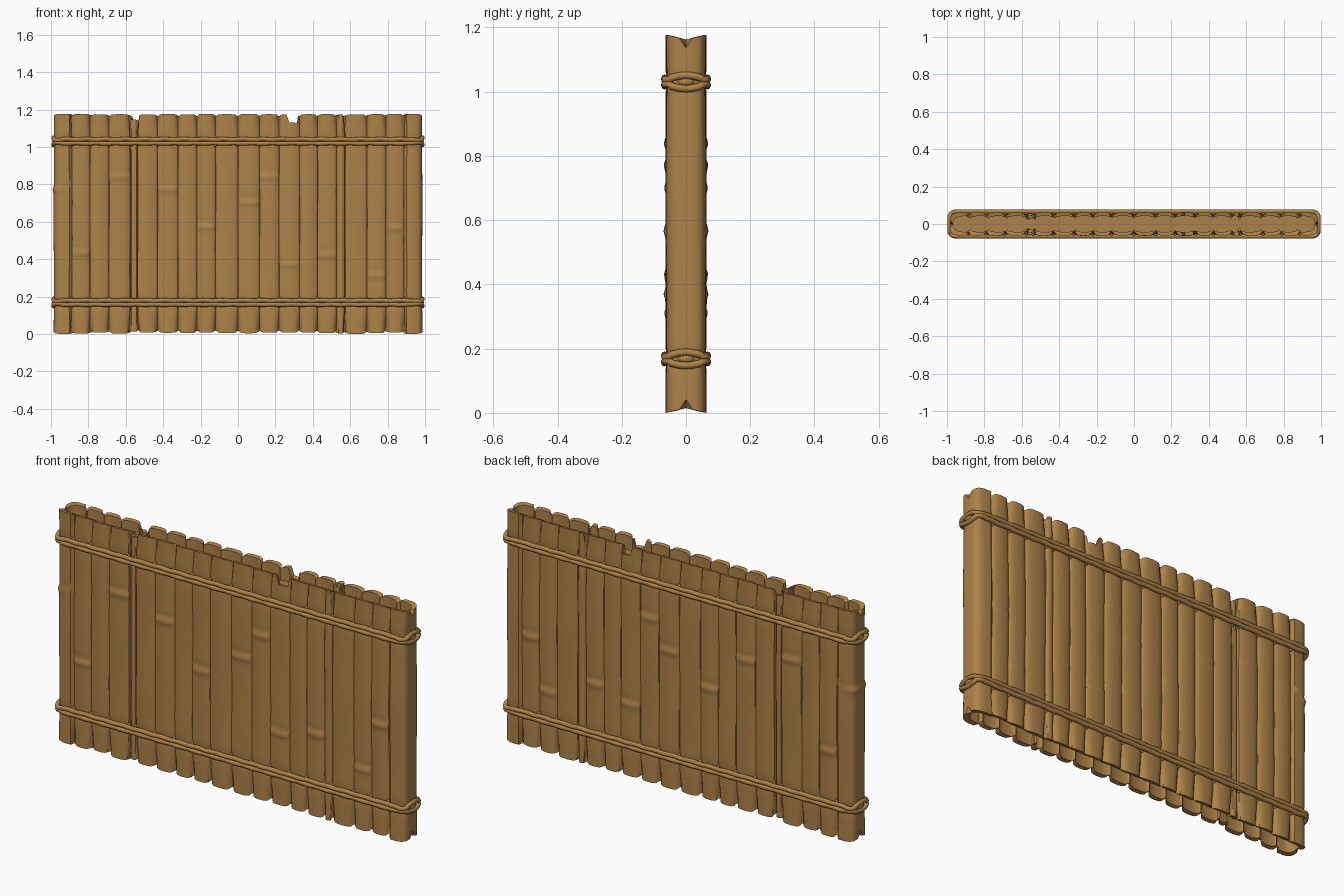
import bpy, bmesh, math, random
from mathutils import Vector

if "Cube" in bpy.data.objects:
    bpy.data.objects.remove(bpy.data.objects["Cube"])

random.seed(4)
wood = bpy.data.materials.new("bamboo brown")
wood.diffuse_color = (0.42, 0.225, 0.065, 1)
wood.use_nodes = True
wood.node_tree.nodes["Principled BSDF"].inputs["Base Color"].default_value = wood.diffuse_color


def finish(bm, name, angle=40):
    bmesh.ops.recalc_face_normals(bm, faces=bm.faces)
    me = bpy.data.meshes.new(name)
    bm.to_mesh(me)
    bm.free()
    ob = bpy.data.objects.new(name, me)
    bpy.context.collection.objects.link(ob)
    me.materials.append(wood)
    bpy.ops.object.select_all(action='DESELECT')
    ob.select_set(True)
    bpy.context.view_layer.objects.active = ob
    bpy.ops.object.shade_smooth_by_angle(angle=math.radians(angle))
    return ob


# Cane edges along x (first and last canes wrap around the ends)
EDGES = [-0.888, -0.79, -0.69, -0.575, -0.538, -0.43, -0.32, -0.22, -0.12, 0, 0.115,
         0.22, 0.33, 0.425, 0.527, 0.57, 0.69, 0.79, 0.888]
# Height of the joint ring on each cane, keyed by cane number
NODES = {0: 0.43, 2: 0.84, 5: 0.77, 7: 0.57, 9: 0.70, 10: 0.84, 11: 0.37,
         13: 0.42, 16: 0.31, 17: 0.565, -1: 0.77}
ROPES = (0.168, 1.03)


class P:
    def __init__(s, x, y, cane, t):
        s.co, s.cane, s.t = Vector((x, y, 0)), cane, t


# Plan outline: scalloped front, right end, scalloped back, left end
front = []
for i in range(len(EDGES) - 1):
    a, b = EDGES[i], EDGES[i + 1]
    thin = b - a < 0.04
    top = 0.050 if thin else 0.063
    low = 0.044 if (thin or 3 <= i <= 3) else 0.050
    steps = 4 if thin else 10
    for k in range(0 if i == 0 else 1, steps + 1):
        t = -math.cos(math.pi * k / steps)
        y = low + (top - low) * math.sqrt(max(0, 1 - t * t))
        if k == steps and i in (2, 3, 14):
            y = 0.040
        front.append(P((a + b) / 2 + t * (b - a) / 2, -y, i, t))


def end_cane(side, cane):
    pts = []
    for k in range(25):
        th = math.radians(-90 + 180 * k / 24)
        c, s = abs(math.cos(th)), math.sin(th)
        x = 0.902 + 0.083 * c ** 0.55
        y = 0.062 * math.copysign(abs(s) ** 0.55, s)
        pts.append(P(side * x, y * side, cane, s))
    return pts


back = [P(p.co.x, -p.co.y, p.cane, p.t) for p in reversed(front)]
loop = front + end_cane(1, 18) + back + end_cane(-1, -1)
N = len(loop)
for i, p in enumerate(loop):
    d = loop[(i + 1) % N].co - loop[i - 1].co
    p.n = Vector((d.y, -d.x, 0)).normalized()

wob = {c: (random.uniform(0, 0.008), random.uniform(0, 0.004), random.uniform(0, 6))
       for c in range(-1, 19)}


def limits(p):
    lo, hi, _ = wob[p.cane]
    e = abs(p.t) ** 6
    zb, zt = lo + 0.012 * e, 1.177 - hi - 0.010 * e
    if p.cane in (-1, 18):                      # split at the middle of each end
        e = max(0, 1 - abs(p.co.y) / 0.06)
        split = 0.025 if abs(p.co.y) < 0.004 else 0
        zb, zt = lo * 0.2 + 0.016 * e + split, 1.177 - 0.016 * e - split
    if p.cane == 3:
        zt -= 0.03
        zb += 0.01
    if 0.265 < p.co.x < 0.325:                  # broken cane top
        zt -= 0.045
    return zb, zt


def swell(p, z):
    o = 0.0012 * math.sin(z * 9 + wob[p.cane][2])
    h = NODES.get(p.cane)
    if h:
        o += 0.006 * math.exp(-((z - h) / 0.013) ** 2) * (1 - abs(p.t) ** 8)
        o -= 0.002 * math.exp(-((z - h - 0.03) / 0.01) ** 2)
    for r in ROPES:                             # pinch under the ropes
        o -= 0.003 * math.exp(-((z - r) / 0.03) ** 2)
    tip = max(0, z - 1.06, 0.14 - z) / 0.11     # gaps open towards the tips
    if p.cane not in (-1, 18):
        o -= 0.012 * min(1, tip) * abs(p.t) ** 5
    return o


# Hollow cane wall
bm = bmesh.new()
ROWS = 90
grid = []
inner_bottom, inner_top = [], []
for p in loop:
    zb, zt = limits(p)
    col = []
    inset = Vector((p.co.x * 0.982, math.copysign(max(abs(p.co.y) - 0.020, 0), p.co.y), 0))
    col.append(bm.verts.new((inset.x, inset.y, 0.075)))
    col.append(bm.verts.new((inset.x, inset.y, zb + 0.004)))
    for r in range(ROWS + 1):
        z = zb + (zt - zb) * r / ROWS
        q = p.co + p.n * swell(p, z)
        col.append(bm.verts.new((q.x, q.y, z)))
    col.append(bm.verts.new((inset.x, inset.y, zt - 0.004)))
    col.append(bm.verts.new((inset.x, inset.y, 1.10)))
    grid.append(col)
for i in range(N):
    a, b = grid[i], grid[(i + 1) % N]
    for r in range(len(a) - 1):
        bm.faces.new((a[r], b[r], b[r + 1], a[r + 1]))
# Recessed floors closing the hollow at top and bottom
caps = [bm.faces.new([c[0] for c in reversed(grid)]), bm.faces.new([c[-1] for c in grid])]
bmesh.ops.triangulate(bm, faces=caps)
finish(bm, "bamboo_canes", 38)


# Ropes: two strands around the panel, parting into an eye at each end
def rope_path(zc, sign):
    pts, X, Y, R = [], 0.986, 0.066, 0.03
    plan = [(-X + R + (2 * X - 2 * R) * k / 80, -Y) for k in range(80)]
    plan += [(X - R + R * math.sin(a), -Y + R - R * math.cos(a))
             for a in (math.pi / 2 * k / 6 for k in range(6))]
    plan += [(X, -Y + R + (2 * Y - 2 * R) * k / 12) for k in range(13)]
    plan += [(X - R + R * math.cos(a), Y - R + R * math.sin(a))
             for a in (math.pi / 2 * k / 6 for k in range(1, 6))]
    half = plan
    for x, y in half + [(-x, -y) for x, y in half]:
        dz = 0.0105
        if abs(x) > 0.94:
            dz += 0.010 * max(0, math.cos(y / 0.055 * math.pi / 2)) - 0.004 * (abs(y) > 0.05)
        else:
            dz += 0.0015 * math.sin(x * 60)
        pts.append(Vector((x, y, zc + sign * dz)))
    return pts


def tube(bm, pts, rad, sides=8):
    n = len(pts)
    rings = []
    for i, p in enumerate(pts):
        d = (pts[(i + 1) % n] - pts[i - 1]).normalized()
        u = d.cross(Vector((0, 0, 1))).normalized()
        v = u.cross(d)
        rings.append([bm.verts.new(p + rad * (math.cos(a) * u + math.sin(a) * v))
                      for a in (2 * math.pi * k / sides for k in range(sides))])
    for i in range(n):
        a, b = rings[i], rings[(i + 1) % n]
        for k in range(sides):
            bm.faces.new((a[k], a[(k + 1) % sides], b[(k + 1) % sides], b[k]))


def blob(bm, loc, size):
    new = bmesh.ops.create_uvsphere(bm, u_segments=10, v_segments=6, radius=1)["verts"]
    for v in new:
        v.co = Vector([v.co[k] * size[k] + loc[k] for k in range(3)])


for name, zc in zip(("lower", "upper"), ROPES):
    bm = bmesh.new()
    for s in (1, -1):
        tube(bm, rope_path(zc, s), 0.0115)
        blob(bm, (s * 0.984, 0, zc), (0.010, 0.026, 0.012))     # knot inside the eye
    finish(bm, name + "_rope", 60)
    bm = bmesh.new()
    for x in EDGES:                                             # small ties in the seams
        for s in (1, -1):
            blob(bm, (x, s * 0.056, zc), (0.010, 0.010, 0.030))
    finish(bm, name + "_rope_ties", 60)
